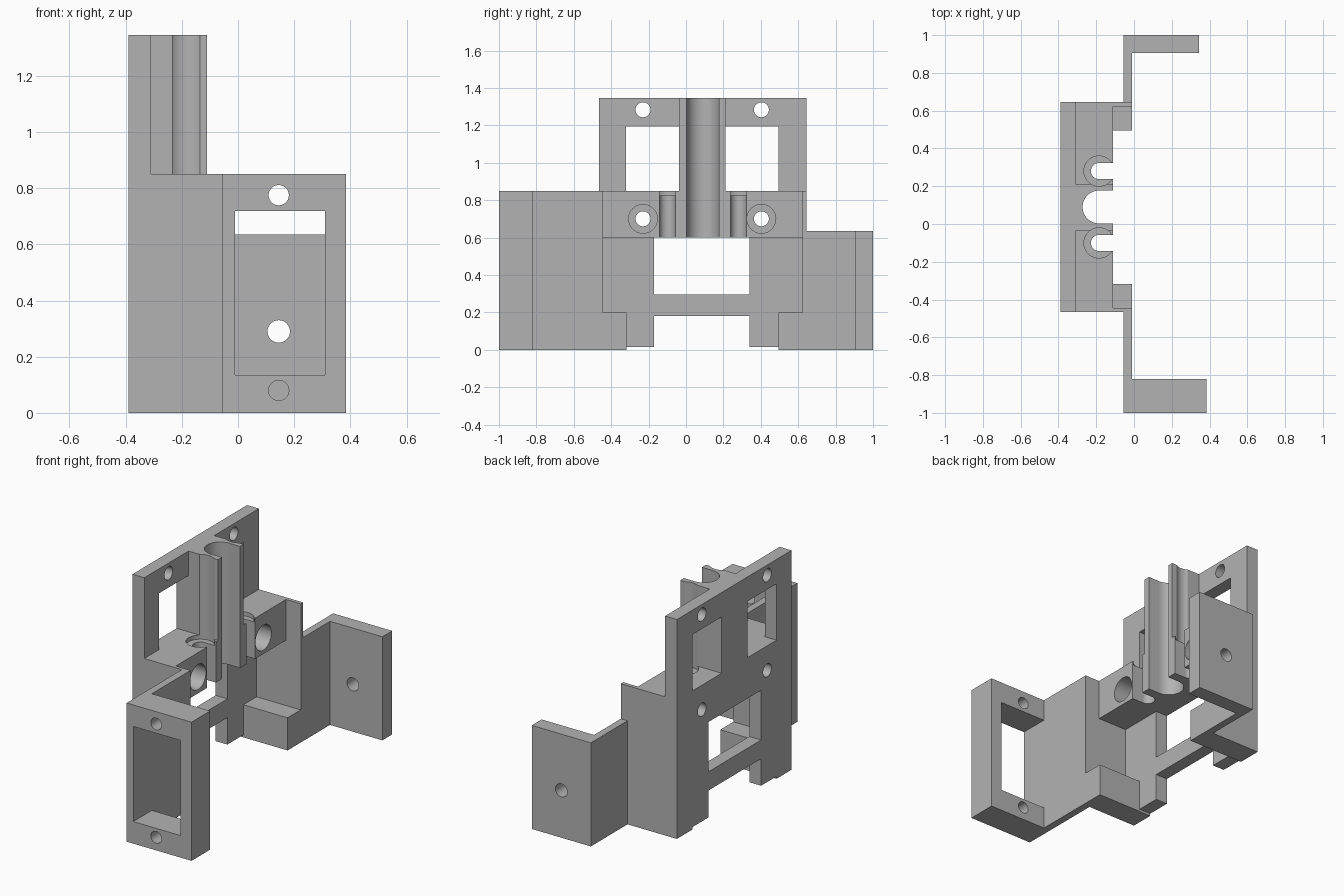
import bpy, bmesh, math
from mathutils import Vector

if "Cube" in bpy.data.objects:
    bpy.data.objects.remove(bpy.data.objects["Cube"])

grey = bpy.data.materials.new("plain grey")
grey.use_nodes = True
grey.diffuse_color = (0.45, 0.45, 0.45, 1)
grey.node_tree.nodes["Principled BSDF"].inputs["Base Color"].default_value = grey.diffuse_color


def prism(name, points, depth):
    """Extrude a flat outline along the depth vector."""
    bm = bmesh.new()
    face = bm.faces.new([bm.verts.new(p) for p in points])
    new = bmesh.ops.extrude_face_region(bm, geom=[face])["geom"]
    moved = [v for v in new if isinstance(v, bmesh.types.BMVert)]
    bmesh.ops.translate(bm, verts=moved, vec=Vector(depth))
    bmesh.ops.recalc_face_normals(bm, faces=bm.faces)
    mesh = bpy.data.meshes.new(name)
    bm.to_mesh(mesh)
    bm.free()
    mesh.materials.append(grey)
    obj = bpy.data.objects.new(name, mesh)
    bpy.context.collection.objects.link(obj)
    return obj


def box(name, x, y, z):
    outline = [(x[0], y[0], z[0]), (x[1], y[0], z[0]), (x[1], y[1], z[0]), (x[0], y[1], z[0])]
    return prism(name, outline, (0, 0, z[1] - z[0]))


def rod(axis, a, b, r, start, end, n=40):
    """Round cutter along an axis, centred on (a, b) in the other two."""
    pts = []
    for i in range(n):
        t = math.tau * i / n
        p = [a + r * math.cos(t), b + r * math.sin(t)]
        p.insert(axis, start)
        pts.append(p)
    depth = [0, 0, 0]
    depth[axis] = end - start
    return prism("cutter", pts, depth)


def slot(y, r, n=24):
    """Vertical round-bottomed slot, open towards +x."""
    pts = [(0, y - r, 0.5), (0, y + r, 0.5)]
    for i in range(n + 1):
        t = math.pi / 2 + math.pi * i / n
        pts.append((ROD_X + r * math.cos(t), y + r * math.sin(t), 0.5))
    return prism("cutter", pts, (0, 0, 1))


def cut(obj, cutters):
    for c in cutters:
        c.hide_render = True
        mod = obj.modifiers.new("cut", "BOOLEAN")
        mod.operation, mod.solver, mod.object = "DIFFERENCE", "EXACT", c
    bpy.ops.object.select_all(action="DESELECT")
    bpy.context.view_layer.objects.active = obj
    obj.select_set(True)
    for mod in list(obj.modifiers):
        bpy.ops.object.modifier_apply(modifier=mod.name)
    for c in cutters:
        bpy.data.objects.remove(c)
    bpy.ops.object.shade_smooth_by_angle(angle=math.radians(30))


BACK, FACE, FRONT, LIP = -0.39, -0.31, -0.11, -0.01
ROD_X = -0.185
THROUGH = (-0.5, 0)
SCREW_Y = (-0.23, 0.403)
NUT_Y = (-0.1, 0.28)

# Back plate with windows, lower opening, feet and screw holes
plate = box("back_plate", (BACK, FACE), (-0.465, 0.645), (0, 1.345))
openings = [((-0.32, -0.037), (0.85, 1.195)), ((0.212, 0.495), (0.85, 1.195)),
            ((-0.17, 0.34), (0.295, 0.6)), ((-0.17, 0.34), (-0.1, 0.18)),
            ((-0.32, 0.495), (-0.1, 0.015))]
cut(plate, [box("cutter", THROUGH, y, z) for y, z in openings]
    + [rod(0, y, z, 0.04, *THROUGH) for y in SCREW_Y for z in (0.7, 1.283)])

# Cross block holding the rods, with counterbored screw holes
block = box("cross_block", (FACE, FRONT), (-0.445, 0.622), (0.6, 0.85))
cut(block, [slot(0.09, 0.087)] + [slot(y, 0.043) for y in NUT_Y]
    + [rod(2, ROD_X, y, 0.08, 0.825, 1.5) for y in NUT_Y]
    + [rod(0, y, 0.7, 0.077, FACE + 0.02, 0) for y in SCREW_Y]
    + [rod(0, y, 0.7, 0.04, *THROUGH) for y in SCREW_Y])

# Tall rod column, scooped on both sides
column = box("rod_column", (FACE, FRONT), (-0.037, 0.212), (0.85, 1.345))
cut(column, [slot(0.09, 0.087)] + [rod(2, ROD_X, y, 0.08, 0.8, 1.5) for y in NUT_Y])

# Side walls and their bottom corner blocks
for side, wall, corner in (("right", (-0.465, -0.445), (-0.445, -0.318)),
                           ("left", (0.622, 0.645), (0.495, 0.622))):
    box(side + "_side_wall", (FACE, LIP), wall, (0, 0.85))
    box(side + "_corner_block", (FACE, LIP), corner, (0, 0.2))

# Wings joining the side walls to the end flanges
box("front_wing", (-0.055, LIP), (-0.82, -0.465), (0, 0.85))
box("rear_wing", (-0.055, LIP), (0.645, 0.905), (0, 0.635))

# Front flange: frame with a window and two screw holes
front = box("front_flange", (-0.055, 0.385), (-1, -0.82), (0, 0.85))
cut(front, [box("cutter", (LIP, 0.31), (-1.2, -0.7), (0.135, 0.718))]
    + [rod(1, 0.145, z, 0.036, -1.2, -0.7) for z in (0.08, 0.775)])

# Rear flange with a pivot hole
rear = box("rear_flange", (-0.055, 0.345), (0.905, 1), (0, 0.635))
cut(rear, [rod(1, 0.145, 0.29, 0.04, 0.8, 1.2)])
